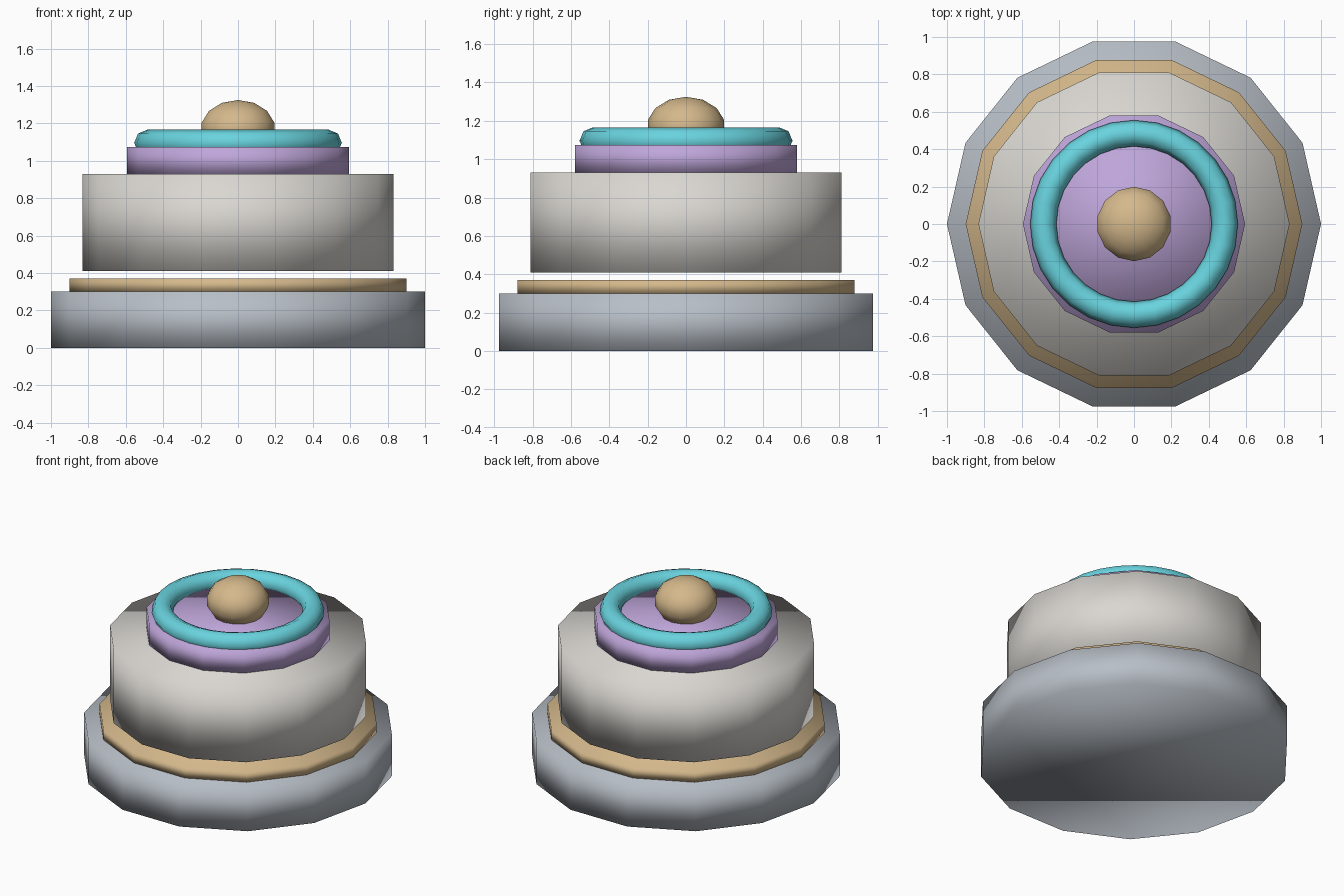
import bpy

if "Cube" in bpy.data.objects:
    bpy.data.objects.remove(bpy.data.objects["Cube"])

SIDES = 14


def finish(name, color):
    ob = bpy.context.object
    ob.name = name
    mat = bpy.data.materials.new(name + "_color")
    mat.diffuse_color = (*color, 1)
    mat.use_nodes = True
    mat.node_tree.nodes["Principled BSDF"].inputs["Base Color"].default_value = mat.diffuse_color
    ob.data.materials.append(mat)
    bpy.ops.object.shade_smooth()
    return ob


def disc(name, radius, z0, z1, color):
    # Blender's cylinder starts with a vertex on +Y; rotate it onto +X
    bpy.ops.mesh.primitive_cylinder_add(vertices=SIDES, radius=radius, depth=z1 - z0,
                                        location=(0, 0, (z0 + z1) / 2),
                                        rotation=(0, 0, 1.5707963))
    return finish(name, color)


GOLD = (0.66, 0.48, 0.26)

# stacked drums, with a narrow open gap under the body
disc("base", 1.0, 0.0, 0.30, (0.48, 0.52, 0.57))
disc("trim_band", 0.90, 0.30, 0.37, GOLD)
disc("body", 0.832, 0.41, 0.93, (0.70, 0.68, 0.64))
disc("upper_tier", 0.594, 0.93, 1.075, (0.52, 0.38, 0.70))

# ring lying on the upper tier
bpy.ops.mesh.primitive_torus_add(major_radius=0.485, minor_radius=0.07,
                                 major_segments=28, minor_segments=8,
                                 location=(0, 0, 1.096))
finish("ring", (0.14, 0.65, 0.73))

# flattened knob in the middle
bpy.ops.mesh.primitive_uv_sphere_add(segments=SIDES, ring_count=7, radius=1,
                                     location=(0, 0, 1.17))
knob = finish("knob", GOLD)
knob.scale = (0.204, 0.204, 0.155)
